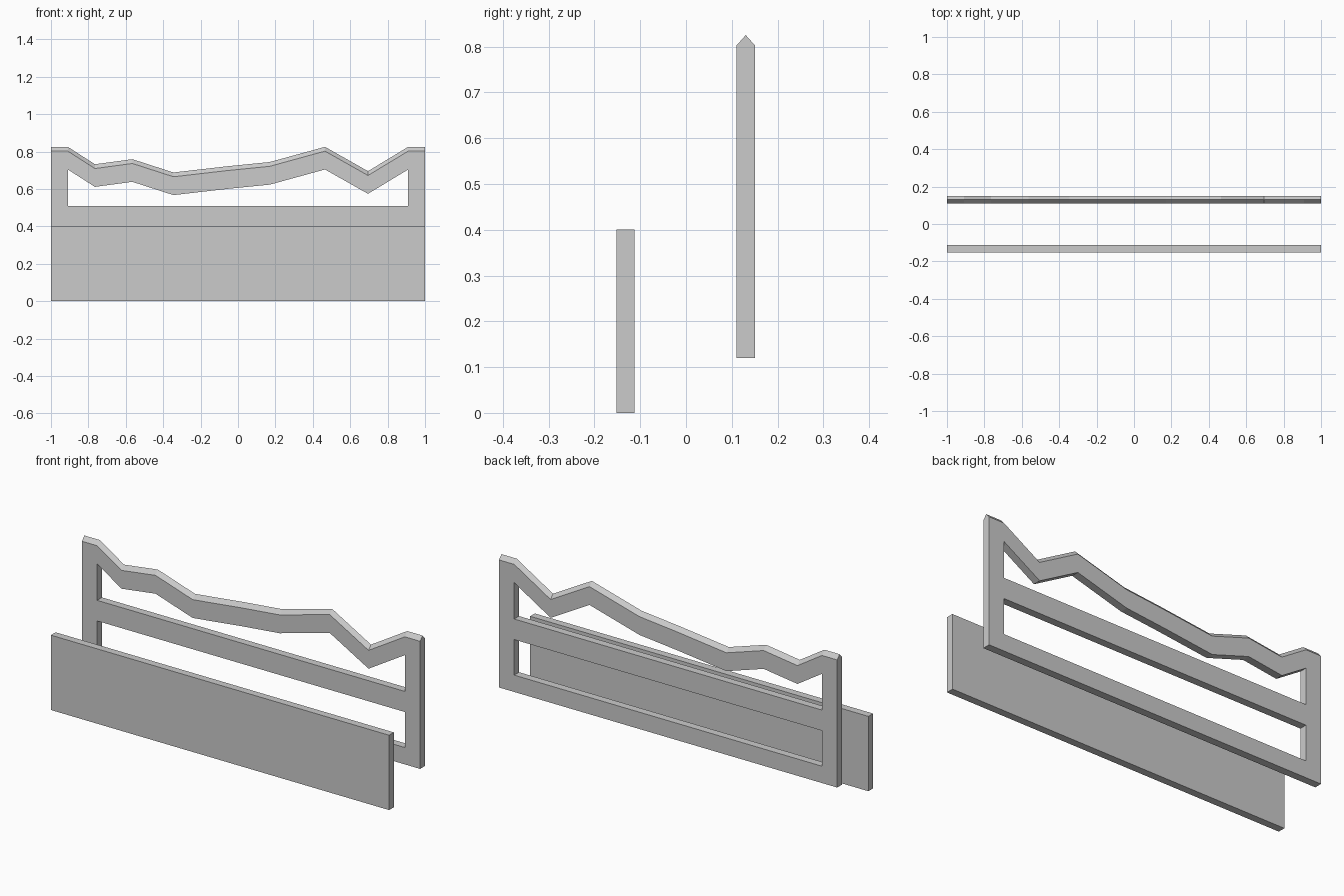
import bpy, bmesh
from mathutils import Vector

if "Cube" in bpy.data.objects:
    bpy.data.objects.remove(bpy.data.objects["Cube"])


def finish(bm, name):
    bmesh.ops.recalc_face_normals(bm, faces=bm.faces)
    mesh = bpy.data.meshes.new(name)
    bm.to_mesh(mesh)
    bm.free()
    bpy.context.collection.objects.link(bpy.data.objects.new(name, mesh))


def extruded_quads(quads, y0, y1):
    """Weld quads drawn in the x-z plane and extrude them along y."""
    bm = bmesh.new()
    for q in quads:
        bm.faces.new([bm.verts.new((x, y0, z)) for x, z in q])
    bmesh.ops.remove_doubles(bm, verts=bm.verts, dist=1e-4)
    out = bmesh.ops.extrude_face_region(bm, geom=bm.faces[:], use_keep_orig=True)
    moved = [g for g in out["geom"] if isinstance(g, bmesh.types.BMVert)]
    bmesh.ops.translate(bm, verts=moved, vec=(0, y1 - y0, 0))
    return bm


def rect(x0, x1, z0, z1):
    return [(x0, z0), (x1, z0), (x1, z1), (x0, z1)]


# Front board
finish(extruded_quads([rect(-1, 1, 0, 0.4)], -0.152, -0.112), "front_board")

# Back frame: wavy top rail following the eave line
eave = [(-1, .802), (-.91, .802), (-.765, .709), (-.565, .736), (-.345, .665),
        (-.05, .699), (.17, .721), (.465, .802), (.695, .672), (.91, .802), (1, .802)]
drop, ridge = 0.098, 0.023
quads = [[(a, za - drop), (b, zb - drop), (b, zb), (a, za)]
         for (a, za), (b, zb) in zip(eave, eave[1:])]

# Posts, split at the rail heights
levels = [0.12, 0.21, 0.40, 0.51, 0.802 - drop]
for x0, x1 in ((-1, -.91), (.91, 1)):
    quads += [rect(x0, x1, a, b) for a, b in zip(levels, levels[1:])]

# Bottom and middle rails
quads += [rect(-.91, .91, 0.12, 0.21), rect(-.91, .91, 0.40, 0.51)]

# Cut along the middle and lift the centre line of the top into a ridge
bm = extruded_quads(quads, 0.11, 0.151)
mid = 0.1305
bmesh.ops.bisect_plane(bm, geom=bm.verts[:] + bm.edges[:] + bm.faces[:],
                       plane_co=Vector((0, mid, 0)), plane_no=Vector((0, 1, 0)))
for v in bm.verts:
    if abs(v.co.y - mid) < 1e-4 and any(
            abs(v.co.x - x) < 1e-3 and abs(v.co.z - z) < 1e-3 for x, z in eave):
        v.co.z += ridge
finish(bm, "back_frame")
